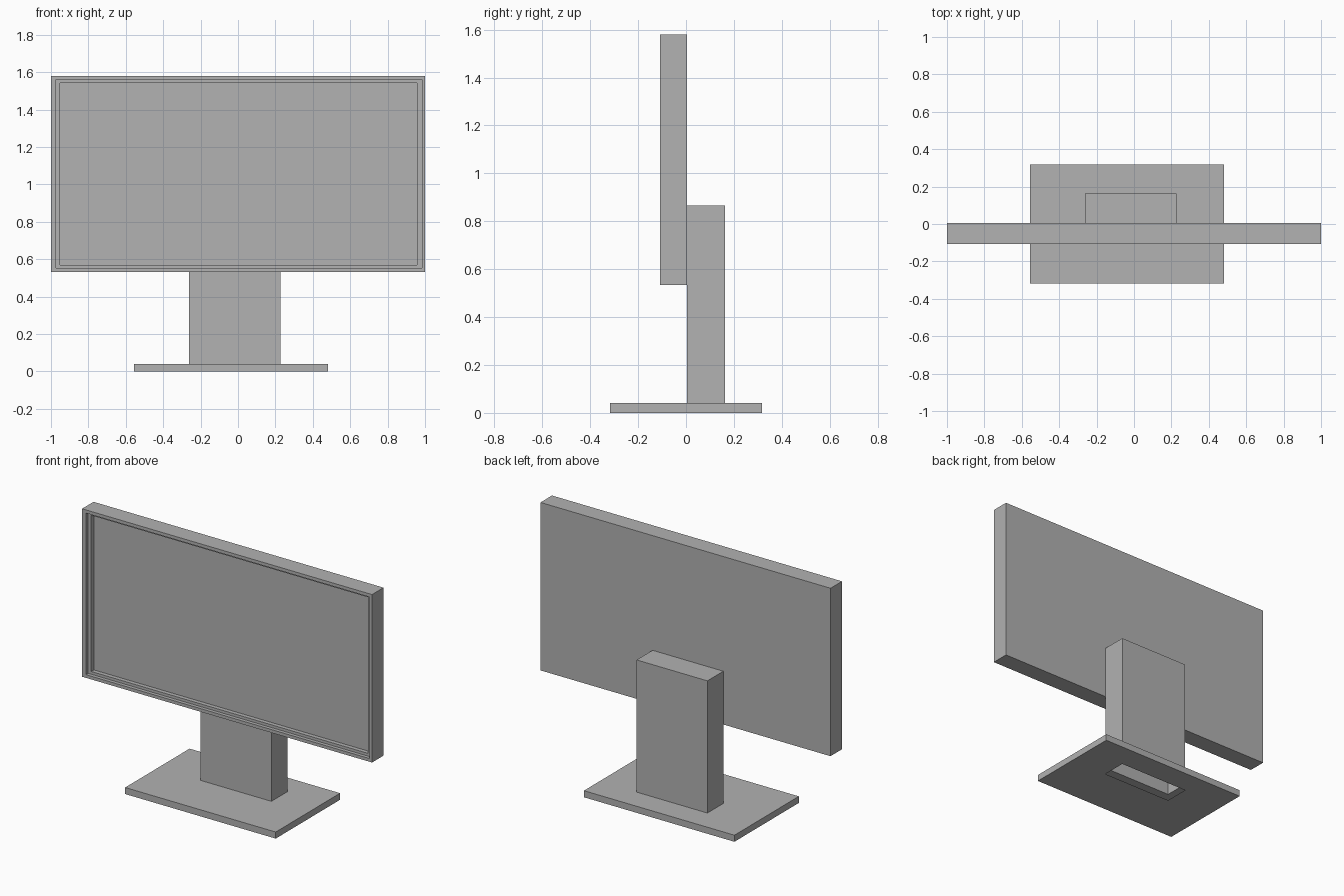
import bpy
import bmesh

cube = bpy.data.objects.get("Cube")
if cube:
    bpy.data.objects.remove(cube, do_unlink=True)

# One flat colour for everything
grey = bpy.data.materials.new("plain grey")
grey.use_nodes = True
colour = (0.445, 0.445, 0.445, 1.0)
grey.diffuse_color = colour
grey.node_tree.nodes["Principled BSDF"].inputs["Base Color"].default_value = colour


def loft(name, rings, to_xyz, cap_start=False, cap_end=False):
    """Skin a sequence of (rectangle, level) rings; rectangle is u0, u1, v0, v1."""
    bm = bmesh.new()
    loops = []
    for (u0, u1, v0, v1), w in rings:
        corners = [(u0, v0), (u1, v0), (u1, v1), (u0, v1)]
        loops.append([bm.verts.new(to_xyz(u, v, w)) for u, v in corners])
    for a, b in zip(loops, loops[1:]):
        for i in range(4):
            j = (i + 1) % 4
            bm.faces.new((a[i], a[j], b[j], b[i]))
    if cap_start:
        bm.faces.new(loops[0][::-1])
    if cap_end:
        bm.faces.new(loops[-1])
    mesh = bpy.data.meshes.new(name)
    bm.to_mesh(mesh)
    bm.free()
    mesh.materials.append(grey)
    obj = bpy.data.objects.new(name, mesh)
    bpy.context.collection.objects.link(obj)
    return obj


def upright(u, v, w):
    return (u, v, w)


def facing_front(u, v, w):
    return (u, -w, v)


# Display panel: box with two stepped recesses around the screen
panel = (-1.0, 1.0, 0.533, 1.58)
bezel = (-0.973, 0.984, 0.553, 1.56)
screen = (-0.952, 0.958, 0.57, 1.543)
front, ledge, glass = 0.108, 0.086, 0.06
loft("display_panel",
     [(panel, -0.005), (panel, front), (bezel, front), (bezel, ledge),
      (screen, ledge), (screen, glass)],
     facing_front, cap_start=True, cap_end=True)

# Base plate: hollow shell, open where the stem stands
plate = (-0.556, 0.482, -0.317, 0.317)
column = (-0.261, 0.227, 0.005, 0.162)
thickness = 0.041
loft("base_plate",
     [(column, 0), (plate, 0), (plate, thickness), (column, thickness)],
     upright)

# Stem: hollow column, open at the bottom
loft("stem", [(column, thickness), (column, 0.865)], upright, cap_end=True)
